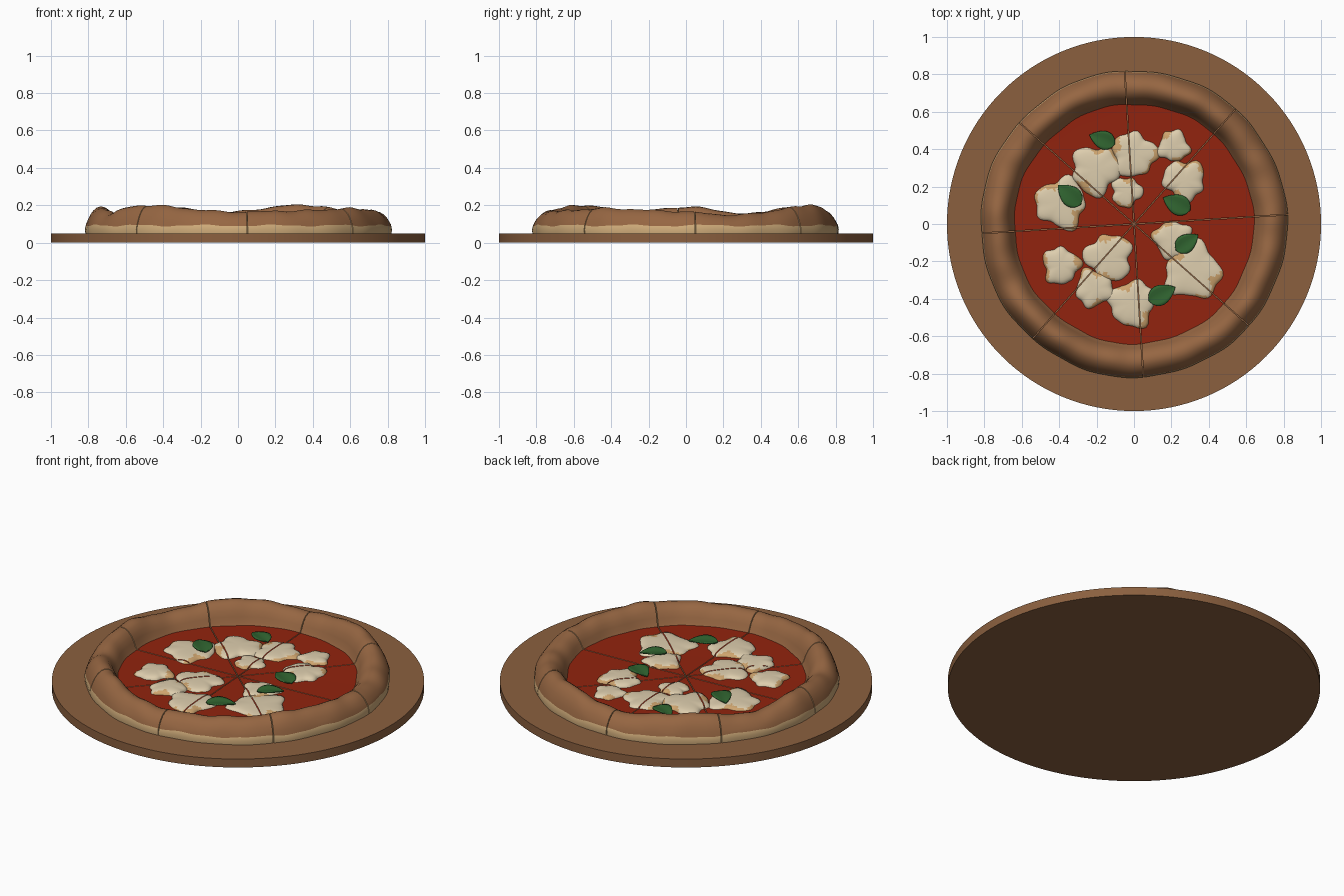
import bpy, bmesh, math, random
from mathutils import Vector

if "Cube" in bpy.data.objects:
    bpy.data.objects.remove(bpy.data.objects["Cube"])

random.seed(4)
CUT = math.radians(3.5)      # angle of the first slice cut
STEP = math.pi / 4           # eight slices
GAP = 0.006                  # outward shift of each slice
SAUCE_Z = 0.075


def mat(name, r, g, b):
    m = bpy.data.materials.new(name)
    lin = [(c / 255 / 12.92 if c < 10 else ((c / 255 + 0.055) / 1.055) ** 2.4) for c in (r, g, b)]
    m.diffuse_color = (*lin, 1)
    m.use_nodes = True
    m.node_tree.nodes["Principled BSDF"].inputs["Base Color"].default_value = m.diffuse_color
    return m


WOOD = mat("board wood", 139, 96, 63)
CRUST = mat("baked crust", 150, 102, 66)
DOUGH = mat("pale dough", 208, 172, 122)
SAUCE = mat("tomato sauce", 146, 35, 14)
CHEESE = mat("cheese", 222, 206, 174)
TOAST = mat("toasted cheese", 206, 164, 110)
LEAF = mat("basil green", 48, 100, 48)


def finish(bm, name, mats, angle=40):
    bmesh.ops.recalc_face_normals(bm, faces=bm.faces)
    me = bpy.data.meshes.new(name)
    bm.to_mesh(me)
    bm.free()
    ob = bpy.data.objects.new(name, me)
    bpy.context.collection.objects.link(ob)
    for m in mats:
        me.materials.append(m)
    bpy.ops.object.select_all(action='DESELECT')
    ob.select_set(True)
    bpy.context.view_layer.objects.active = ob
    bpy.ops.object.shade_smooth_by_angle(angle=math.radians(angle))
    return ob


def sector_shift(x, y):
    k = math.floor((math.atan2(y, x) - CUT) / STEP)
    mid = CUT + (k + 0.5) * STEP
    return Vector((math.cos(mid), math.sin(mid), 0)) * GAP


# Round board
bm = bmesh.new()
bmesh.ops.create_cone(bm, cap_ends=True, segments=128, radius1=1, radius2=1, depth=0.05)
bmesh.ops.translate(bm, verts=bm.verts, vec=(0, 0, 0.025))
finish(bm, "board", [WOOD])

# Uneven crust height: (angle in degrees, rise, spread)
BUMPS = [(230, .028, 20), (63, .03, 18), (180, .018, 14), (125, .02, 15), (20, -.024, 18),
         (155, -.02, 10), (205, -.018, 9), (95, -.012, 10), (270, -.008, 18), (325, .012, 14)]


def crest(a):
    z = 0.173
    for c, h, s in BUMPS:
        d = (math.degrees(a) - c + 180) % 360 - 180
        z += h * math.exp(-(d / s) ** 2)
    return z + 0.003 * math.sin(17 * a) + 0.002 * math.sin(29 * a + 1)


# Slice cross-section (radius, height), centre of the sauce out to the underside
PROFILE = [(0, .075), (.2, .075), (.42, .075), (.635, .077), (.645, .092), (.655, .12),
           (.67, .15), (.69, .175), (.71, .187), (.73, .19), (.75, .184), (.77, .168),
           (.787, .145), (.80, .118), (.809, .092), (.814, .072), (.812, .05), (0, .05)]


def slice_point(r, z, a):
    if z > 0.093:
        z = 0.092 + (z - 0.092) * (crest(a) - 0.092) / 0.098
    elif 0.09 < z and r > 0.7:
        z += 0.004 * math.sin(13 * a) + 0.002 * math.sin(31 * a)
    if r > 0.6:
        r += 0.003 * math.sin(7 * a + 1) + 0.002 * math.sin(19 * a)
    return Vector((r * math.cos(a), r * math.sin(a), z))


# Pizza slices
N = 24
for k in range(8):
    bm = bmesh.new()
    a0 = CUT + k * STEP
    off = Vector((math.cos(a0 + STEP / 2), math.sin(a0 + STEP / 2), 0)) * GAP
    rows = [[bm.verts.new(slice_point(r, z, a0 + STEP * j / N) + off) for r, z in PROFILE]
            for j in range(N + 1)]
    for j in range(N):
        for i in range(len(PROFILE) - 1):
            f = bm.faces.new((rows[j][i], rows[j][i + 1], rows[j + 1][i + 1], rows[j + 1][i]))
            f.material_index = 1 if i < 3 else (0 if i < 14 else 2)
    for row in (rows[0], rows[-1]):
        bm.faces.new(row).material_index = 2
    bmesh.ops.remove_doubles(bm, verts=bm.verts, dist=1e-5)
    finish(bm, f"pizza_slice_{k + 1}", [CRUST, SAUCE, DOUGH], 50)

# Melted cheese pieces: (x, y, radius)
BLOBS = [(0, .365, .12), (-.2, .285, .13), (-.385, .11, .135), (-.385, -.22, .1),
         (-.13, -.175, .125), (-.21, -.34, .1), (-.01, -.42, .125), (.31, -.25, .15),
         (.2, -.08, .1), (.265, .23, .11), (.21, .41, .085), (-.04, .165, .08)]
RINGS = [(.2, 1), (.4, .97), (.6, .9), (.75, .78), (.87, .6), (.96, .3), (1, -.2)]
SEG = 48
bm = bmesh.new()
for x, y, r in BLOBS:
    p, q, s = [random.uniform(0, 6.28) for _ in range(3)]
    h = random.uniform(.018, .026)

    def rim(a):
        return r * (1 + .1 * math.sin(3 * a + p) + .09 * math.sin(5 * a + q) + .04 * math.sin(8 * a + s))

    top = bm.verts.new((x, y, SAUCE_Z + h))
    prev = None
    for n, (t, f) in enumerate(RINGS):
        ring = []
        for j in range(SEG):
            a = 2 * math.pi * j / SEG
            d = t * rim(a)
            ring.append(bm.verts.new((x + d * math.cos(a), y + d * math.sin(a), SAUCE_Z + h * f)))
        for j in range(SEG):
            j2 = (j + 1) % SEG
            if prev is None:
                face = bm.faces.new((top, ring[j], ring[j2]))
            else:
                face = bm.faces.new((prev[j], ring[j], ring[j2], prev[j2]))
            # toasted patches along parts of the rim
            a = 2 * math.pi * j / SEG
            if t > 1.05 - .25 * (math.sin(2 * a + s) + .5 * math.sin(5 * a + p)):
                face.material_index = 1
        prev = ring
# cut the cheese along the slice lines and spread it with the slices
for k in range(4):
    a = CUT + k * STEP
    res = bmesh.ops.bisect_plane(bm, geom=bm.verts[:] + bm.edges[:] + bm.faces[:], dist=1e-6,
                                 plane_co=(0, 0, 0), plane_no=(-math.sin(a), math.cos(a), 0))
    edges = [e for e in res['geom_cut'] if isinstance(e, bmesh.types.BMEdge)]
    bmesh.ops.split_edges(bm, edges=edges)
for v in bm.verts:
    if v.link_faces:
        c = v.link_faces[0].calc_center_median()
        v.co += sector_shift(c.x, c.y)
finish(bm, "cheese", [CHEESE, TOAST], 60)

# Basil leaves: (x, y, height, tip angle, length)
LEAVES = [(-.17, .452, .088, 160, .145), (-.345, .155, .102, 140, .16), (.228, .107, .085, 155, .16),
          (.283, -.1, .1, 35, .145), (.15, -.375, .098, 28, .16)]
for n, (x, y, z, ang, length) in enumerate(LEAVES):
    bm = bmesh.new()
    a = math.radians(ang)
    U, V = 14, 6
    grid = []
    for i in range(U + 1):
        u = i / U
        half = .34 * length * math.sin(math.pi * u ** .75) ** .8 if 0 < i < U else .001
        row = []
        for j in range(V + 1):
            v = j / V * 2 - 1
            lx, ly = (u - .5) * length, v * half
            lz = .006 * math.sin(math.pi * u) + .008 * abs(v) * half / (.34 * length)
            row.append(bm.verts.new((x + lx * math.cos(a) - ly * math.sin(a),
                                     y + lx * math.sin(a) + ly * math.cos(a), z + lz)))
        grid.append(row)
    for i in range(U):
        for j in range(V):
            bm.faces.new((grid[i][j], grid[i + 1][j], grid[i + 1][j + 1], grid[i][j + 1]))
    ob = finish(bm, f"basil_leaf_{n + 1}", [LEAF])
    mod = ob.modifiers.new("thickness", 'SOLIDIFY')
    mod.thickness = .005
    mod.offset = 0
